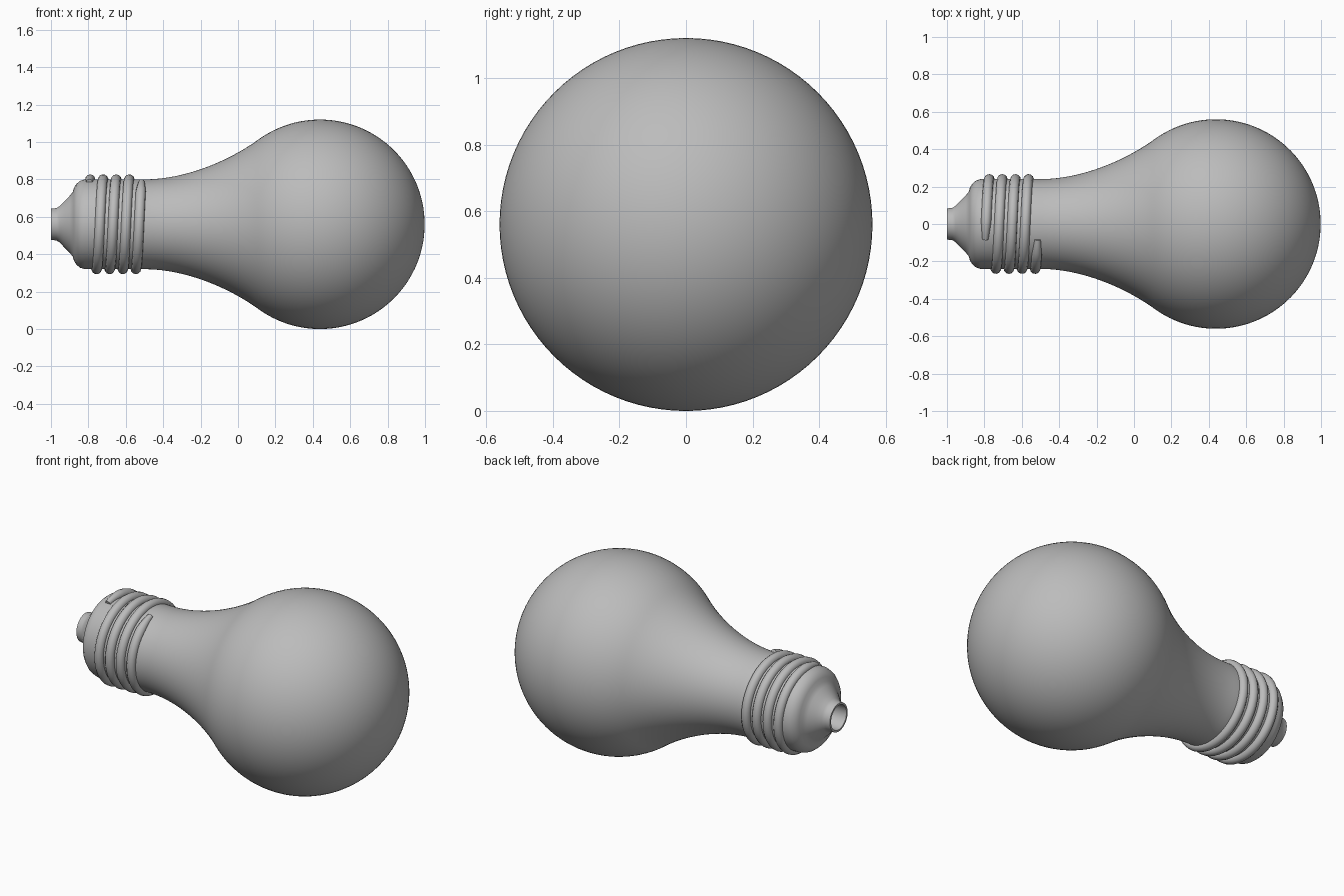
import bpy
import bmesh
from math import sin, cos, pi, radians
from mathutils import Vector
from mathutils.geometry import interpolate_bezier

if "Cube" in bpy.data.objects:
    bpy.data.objects.remove(bpy.data.objects["Cube"])

R = 0.56          # globe radius, also the height of the axis
GLOBE_X = 0.438

grey = bpy.data.materials.new("plain grey")
grey.use_nodes = True
grey.diffuse_color = (0.5, 0.5, 0.5, 1)
grey.node_tree.nodes["Principled BSDF"].inputs["Base Color"].default_value = (0.5, 0.5, 0.5, 1)


def smooth(obj, angle):
    bpy.ops.object.select_all(action='DESELECT')
    obj.select_set(True)
    bpy.context.view_layer.objects.active = obj
    bpy.ops.object.shade_smooth_by_angle(angle=radians(angle))


def lathe(name, profile, steps=96):
    """Revolve (x, radius) points about the long axis."""
    bm = bmesh.new()
    verts = [bm.verts.new((x, 0, r)) for x, r in profile]
    edges = [bm.edges.new(pair) for pair in zip(verts, verts[1:])]
    bmesh.ops.spin(bm, geom=verts + edges, cent=(0, 0, 0), axis=(1, 0, 0),
                   angle=2 * pi, steps=steps)
    bmesh.ops.remove_doubles(bm, verts=bm.verts, dist=0.0005)
    bmesh.ops.recalc_face_normals(bm, faces=bm.faces)
    mesh = bpy.data.meshes.new(name)
    bm.to_mesh(mesh)
    bm.free()
    obj = bpy.data.objects.new(name, mesh)
    bpy.context.collection.objects.link(obj)
    obj.location.z = R
    mesh.materials.append(grey)
    smooth(obj, 40)
    return obj


# Glass: globe arc flowing into a flared neck
blend = radians(126)
globe = [(GLOBE_X + R * cos(a), R * sin(a))
         for a in (blend * i / 40 for i in range(41))]
bend = Vector((*globe[-1], 0))
tangent = Vector((-sin(blend), cos(blend), 0)) * -1
neck = interpolate_bezier(bend, bend - tangent * -0.19 if tangent.x < 0 else bend - tangent * 0.19,
                          Vector((-0.28, 0.24, 0)), Vector((-0.5, 0.24, 0)), 24)
glass = globe + [(p.x, p.y) for p in neck[1:]]

# Screw cap: straight sleeve, rounded shoulder, cone and hollow tip
cap = [(-0.82, 0.24), (-0.845, 0.232), (-0.865, 0.215), (-0.877, 0.195),
       (-0.884, 0.172), (-0.9, 0.152), (-0.93, 0.122), (-0.955, 0.096),
       (-0.97, 0.087), (-1.0, 0.083), (-1.0, 0.072), (-0.95, 0.07), (-0.9, 0.06), (-0.9, 0)]
lathe("bulb_body", glass + cap)

# Screw thread: four turns of a tapered helical bead
TURNS, PITCH, PER_TURN = 4, 0.07, 64
count = TURNS * PER_TURN
curve = bpy.data.curves.new("screw_thread", 'CURVE')
curve.dimensions = '3D'
curve.bevel_depth = 0.027
curve.bevel_resolution = 4
curve.use_fill_caps = True
spline = curve.splines.new('POLY')
spline.points.add(count)
for i, point in enumerate(spline.points):
    turn = i / PER_TURN
    a = 2 * pi * turn - 0.35
    point.co = (-0.795 + PITCH * turn, 0.24 * sin(a), 0.24 * cos(a), 1)
    point.radius = min(1, 0.6 + min(i, count - i) * 0.1)
thread = bpy.data.objects.new("screw_thread", curve)
bpy.context.collection.objects.link(thread)
thread.location.z = R
curve.materials.append(grey)
bpy.ops.object.select_all(action='DESELECT')
thread.select_set(True)
bpy.context.view_layer.objects.active = thread
bpy.ops.object.convert(target='MESH')
smooth(bpy.context.object, 50)
